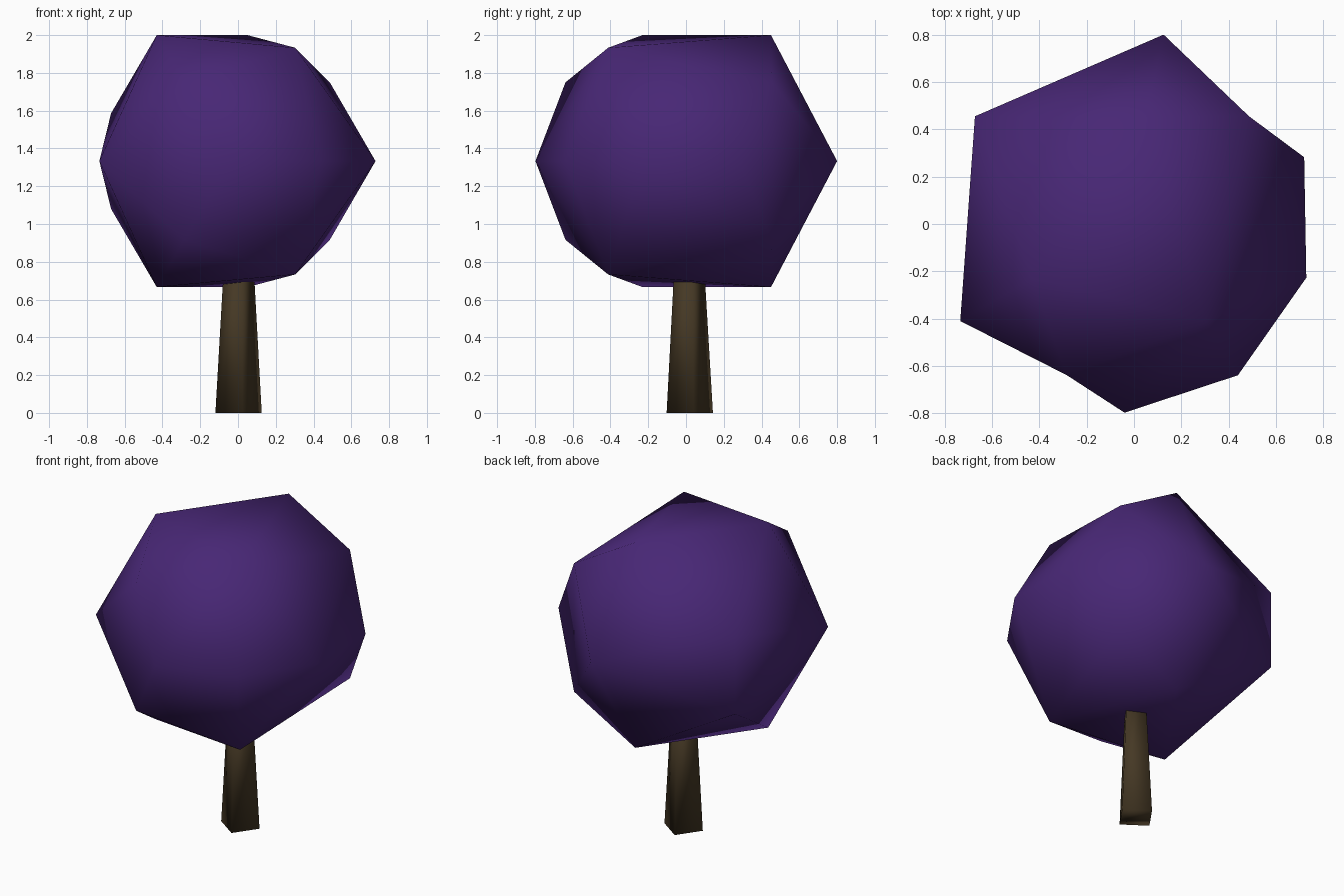
import bpy, bmesh, math
from mathutils import Vector

if "Cube" in bpy.data.objects:
    bpy.data.objects.remove(bpy.data.objects["Cube"])


def material(name, rgb):
    m = bpy.data.materials.new(name)
    m.diffuse_color = (*rgb, 1)
    m.use_nodes = True
    m.node_tree.nodes["Principled BSDF"].inputs["Base Color"].default_value = m.diffuse_color
    return m


def add_object(name, bm, mat):
    bmesh.ops.recalc_face_normals(bm, faces=bm.faces)
    for f in bm.faces:
        f.smooth = True
    me = bpy.data.meshes.new(name)
    bm.to_mesh(me)
    bm.free()
    me.materials.append(mat)
    ob = bpy.data.objects.new(name, me)
    bpy.context.collection.objects.link(ob)
    return ob


purple = material("purple leaves", (0.064, 0.020, 0.178))
brown = material("brown bark", (0.060, 0.040, 0.018))

# Crown: faceted ball, mirrored above and below its middle height
MID = 1.333
belt = [(.125, .80), (.719, .282), (.728, -.227),
        (.439, -.639), (-.04, -.797), (-.734, -.41)]
upper = [(-.672, .455, .253), (.486, .455, .417), (-.285, -.638, .417),
         (-.43, -.23, .667), (.05, .45, .667), (.303, -.412, .60)]
bm = bmesh.new()
for x, y in belt:
    bm.verts.new((x, y, MID))
for x, y, h in upper:
    for s in (1, -1):
        bm.verts.new((x, y, MID + s * h))
bmesh.ops.convex_hull(bm, input=bm.verts[:])
bmesh.ops.triangulate(bm, faces=bm.faces[:])

# Two long belt edges are turned upright, making the shallow dents
long_edges = [e for e in bm.edges
              if all(abs(v.co.z - MID) < 1e-4 for v in e.verts)
              and .7 < e.calc_length() < .9]
for e in long_edges:
    bmesh.utils.edge_rotate(e, True)
add_object("crown", bm, purple)

# Trunk: tapered four-sided post, turned about the upright axis
bm = bmesh.new()
rings = []
for z, r, cx, cy in ((0, .1245, .003, .02), (.85, .076, .004, .017)):
    rings.append([bm.verts.new((cx + r * math.cos(a), cy + r * math.sin(a), z))
                  for a in (math.radians(10 + 90 * i) for i in range(4))])
bm.faces.new(rings[0][::-1])
bm.faces.new(rings[1])
for i in range(4):
    j = (i + 1) % 4
    bm.faces.new((rings[0][i], rings[0][j], rings[1][j], rings[1][i]))
trunk = add_object("trunk", bm, brown)
